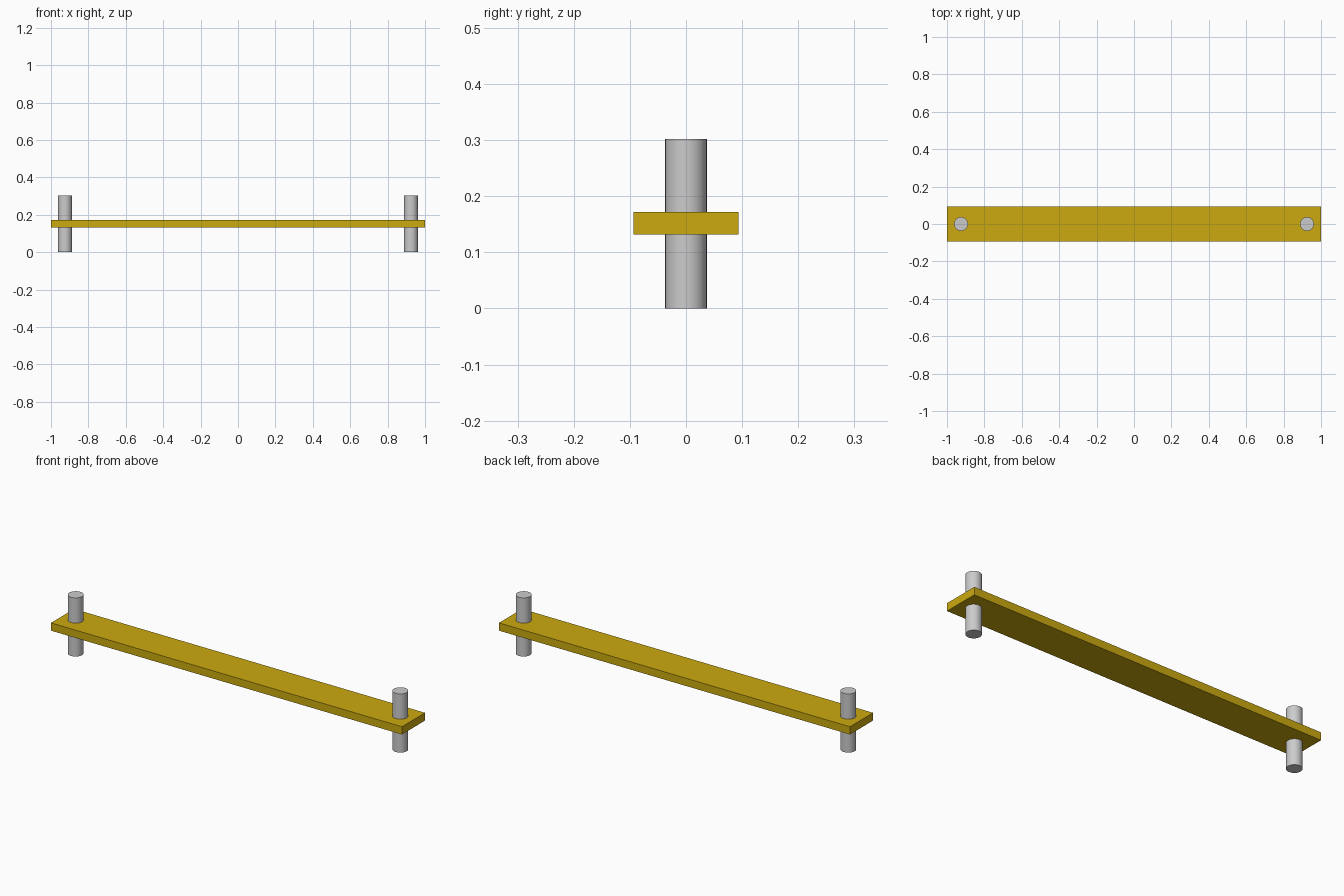
import bpy
import math

if "Cube" in bpy.data.objects:
    bpy.data.objects.remove(bpy.data.objects["Cube"])

POST_X, POST_R, POST_H = 0.925, 0.037, 0.302
BAR_SIZE = (2.0, 0.188, 0.04)
BAR_Z = 0.152

yellow = bpy.data.materials.new("yellow_paint")
yellow.diffuse_color = (0.60, 0.40, 0.005, 1.0)
yellow.use_nodes = True
yellow.node_tree.nodes["Principled BSDF"].inputs["Base Color"].default_value = yellow.diffuse_color

# Flat crossbar
bpy.ops.mesh.primitive_cube_add(size=1, location=(0, 0, BAR_Z))
bar = bpy.context.object
bar.name = "crossbar"
bar.scale = BAR_SIZE
bpy.ops.object.transform_apply(location=False, rotation=False, scale=True)
bar.data.materials.append(yellow)


# Round posts passing through both ends of the bar
def add_post(name, x):
    bpy.ops.mesh.primitive_cylinder_add(vertices=32, radius=POST_R, depth=POST_H,
                                        location=(x, 0, POST_H / 2))
    bpy.context.object.name = name
    bpy.ops.object.shade_smooth_by_angle(angle=math.radians(30))


for name, side in (("left_post", -1), ("right_post", 1)):
    add_post(name, side * POST_X)
